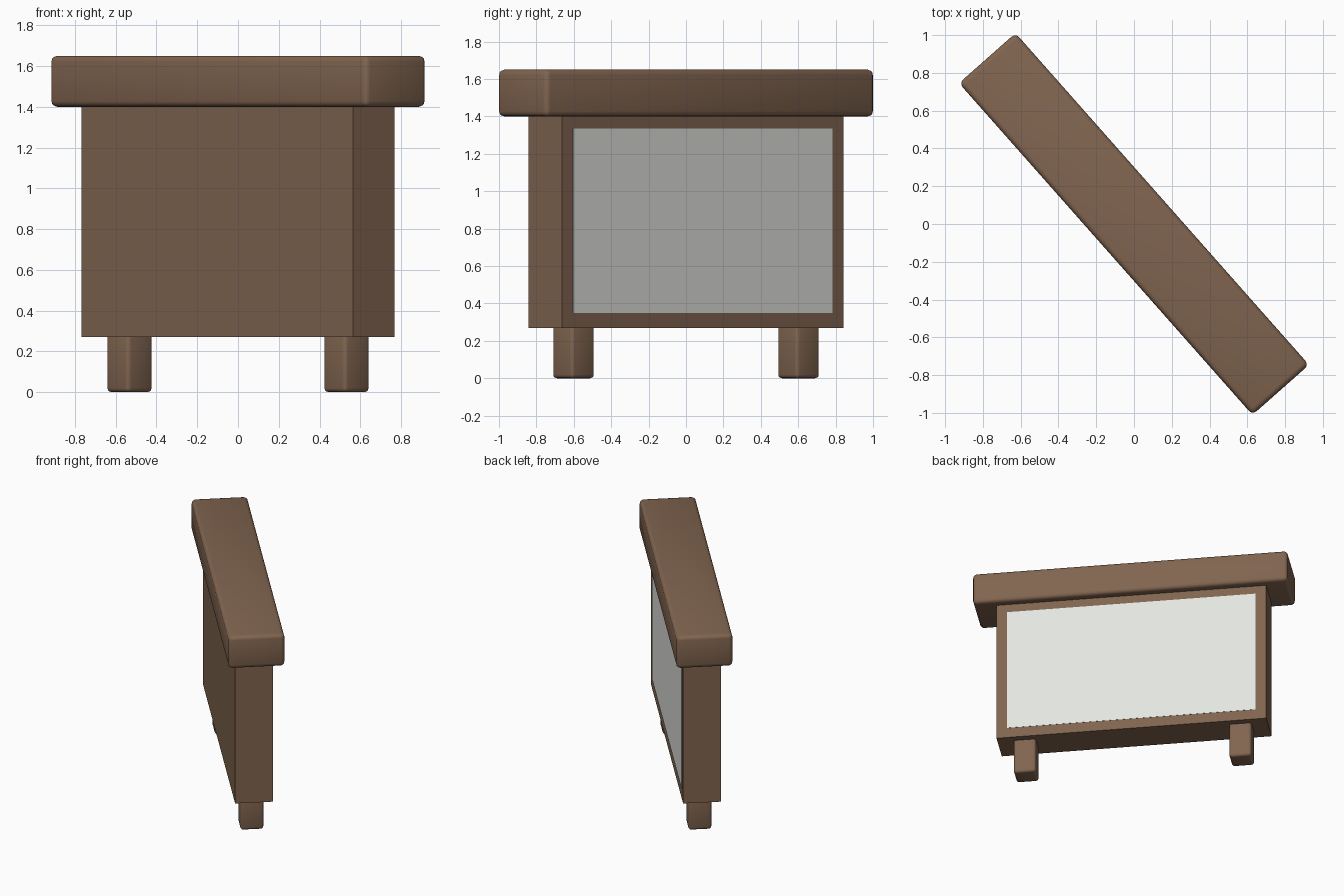
import bpy
from math import radians, sin, cos

if "Cube" in bpy.data.objects:
    bpy.data.objects.remove(bpy.data.objects["Cube"])

ANGLE = radians(-48.5)  # whole model is turned about z


def material(name, rgb):
    mat = bpy.data.materials.new(name)
    mat.diffuse_color = (*rgb, 1)
    mat.use_nodes = True
    mat.node_tree.nodes["Principled BSDF"].inputs["Base Color"].default_value = mat.diffuse_color
    return mat


wood = material("wood", (0.22, 0.13, 0.08))
pale = material("pale_panel", (0.76, 0.78, 0.74))


def box(name, x, y, z0, z1, length, width, mat, bevel=0.0):
    """Box placed in the turned frame: x along the length, y towards the panel."""
    wx = x * cos(ANGLE) - y * sin(ANGLE)
    wy = x * sin(ANGLE) + y * cos(ANGLE)
    bpy.ops.mesh.primitive_cube_add(size=1, location=(wx, wy, (z0 + z1) / 2),
                                    rotation=(0, 0, ANGLE))
    ob = bpy.context.object
    ob.name = name
    ob.scale = (length, width, z1 - z0)
    bpy.ops.object.transform_apply(location=False, rotation=False, scale=True)
    ob.data.materials.append(mat)
    if bevel:
        mod = ob.modifiers.new("rounded_edges", 'BEVEL')
        mod.width = bevel
        mod.segments = 3
        bpy.ops.object.shade_smooth()
    return ob


# Board body and display panel
box("board", 0, 0, 0.27, 1.41, 2.01, 0.27, wood)
box("display_panel", 0, 0.131, 0.35, 1.335, 1.85, 0.012, pale)

# Thick rounded cap
box("cap", 0, 0, 1.40, 1.65, 2.345, 0.40, wood, 0.028)

# Two stub legs
for side, sx in (("left", -1), ("right", 1)):
    box(side + "_leg", sx * 0.803, 0, 0, 0.30, 0.165, 0.165, wood, 0.02)
